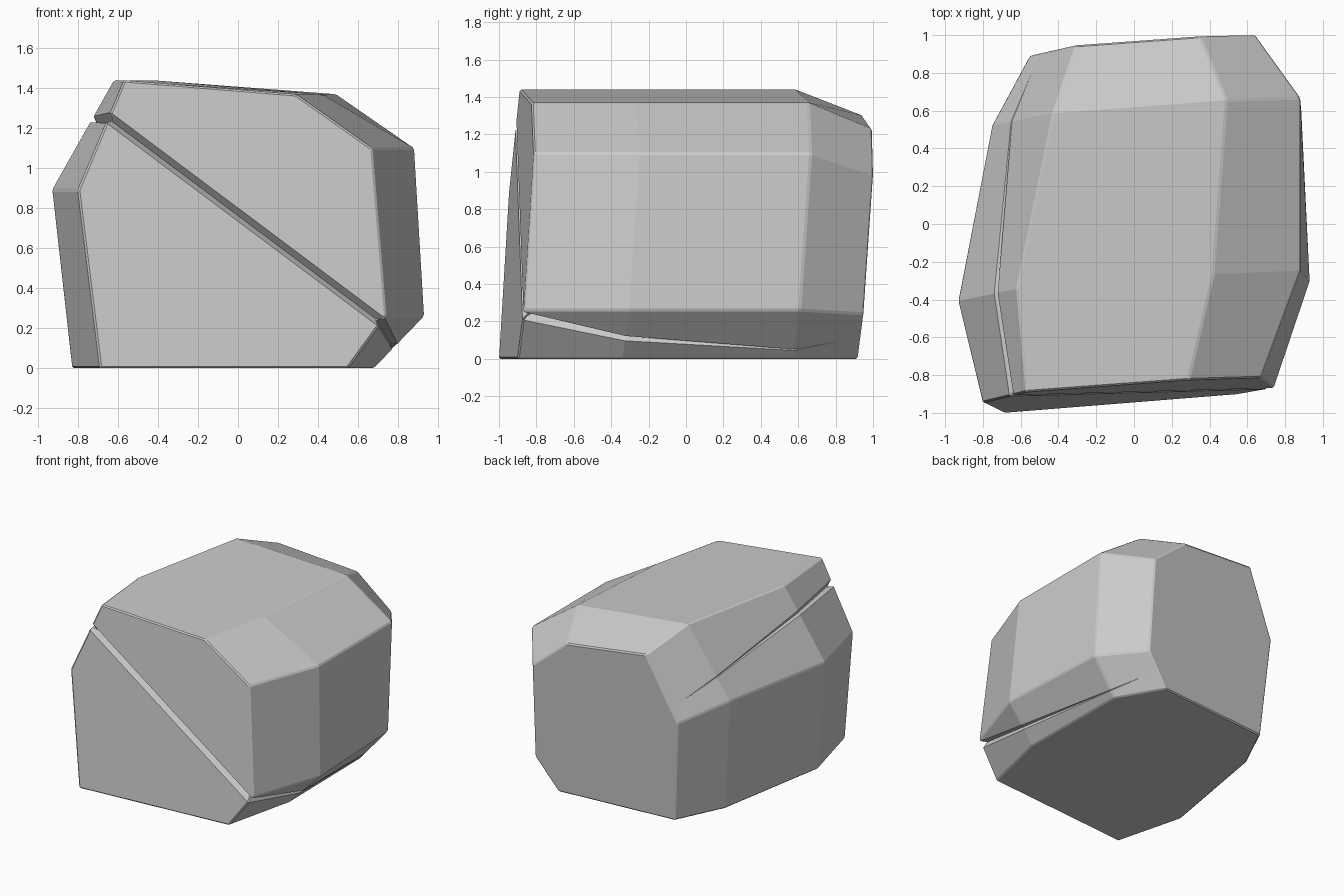
import bpy, bmesh
from mathutils import Vector

if "Cube" in bpy.data.objects:
    bpy.data.objects.remove(bpy.data.objects["Cube"])

# Heights of the seven section corners, counter-clockwise from bottom left
Z = [0, 0, 0.26, 1.10, 1.37, 1.44, 0.89]
Z_BACK = [0, 0, 0.24, 0.99, 1.23, 1.30, 0.80]

# Four slanted sections: offset along y, x of each corner, heights
SECTIONS = [
    (-0.945, [-0.69, 0.55, 0.74, 0.67, 0.29, -0.57, -0.80], Z),
    (-0.395, [-0.83, 0.68, 0.93, 0.88, 0.42, -0.62, -0.93], Z),
    (0.52, [-0.67, 0.67, 0.885, 0.88, 0.49, -0.43, -0.75], Z),
    (0.88, [-0.49, 0.47, 0.65, 0.64, 0.35, -0.31, -0.55], Z_BACK),
]

# Boulder body
bm = bmesh.new()
rings = [[bm.verts.new((x, c + 0.08 * x + 0.07 * z, z)) for x, z in zip(xs, zs)]
         for c, xs, zs in SECTIONS]
for a, b in zip(rings, rings[1:]):
    for i in range(7):
        j = (i + 1) % 7
        bm.faces.new((a[i], b[i], b[j], a[j]))
bm.faces.new(rings[0])
bm.faces.new(rings[-1][::-1])
bmesh.ops.recalc_face_normals(bm, faces=bm.faces)

# Slightly worn edges
sharp = [e for e in bm.edges if e.calc_face_angle(0) > 0.4]
bmesh.ops.bevel(bm, geom=sharp, offset=0.009, segments=1, affect='EDGES', profile=0.5)


def slice_body(spread):
    """Cut along z = 0.652 - 0.745x - 0.13y + spread * (0.8 - y)."""
    return bmesh.ops.bisect_plane(
        bm, geom=bm.verts[:] + bm.edges[:] + bm.faces[:], dist=1e-5,
        plane_co=(0, 0, 0.652 + 0.8 * spread),
        plane_no=Vector((0.745, 0.13 + spread, 1)).normalized())["geom_cut"]


# Crack: two rims and a sunken middle, fading towards the back
slice_body(0.02)
slice_body(-0.02)
middle = [g for g in slice_body(0) if isinstance(g, bmesh.types.BMVert)]
bm.normal_update()
plane_n = Vector((0.745, 0.13, 1)).normalized()
moves = []
for v in middle:
    inward = -(v.normal - plane_n * v.normal.dot(plane_n)).normalized()
    moves.append((v, inward * 0.045 * max(0, 0.8 - v.co.y) / 1.7))
for v, m in moves:
    v.co += m

mesh = bpy.data.meshes.new("boulder")
bm.to_mesh(mesh)
bm.free()
boulder = bpy.data.objects.new("boulder", mesh)
bpy.context.collection.objects.link(boulder)
